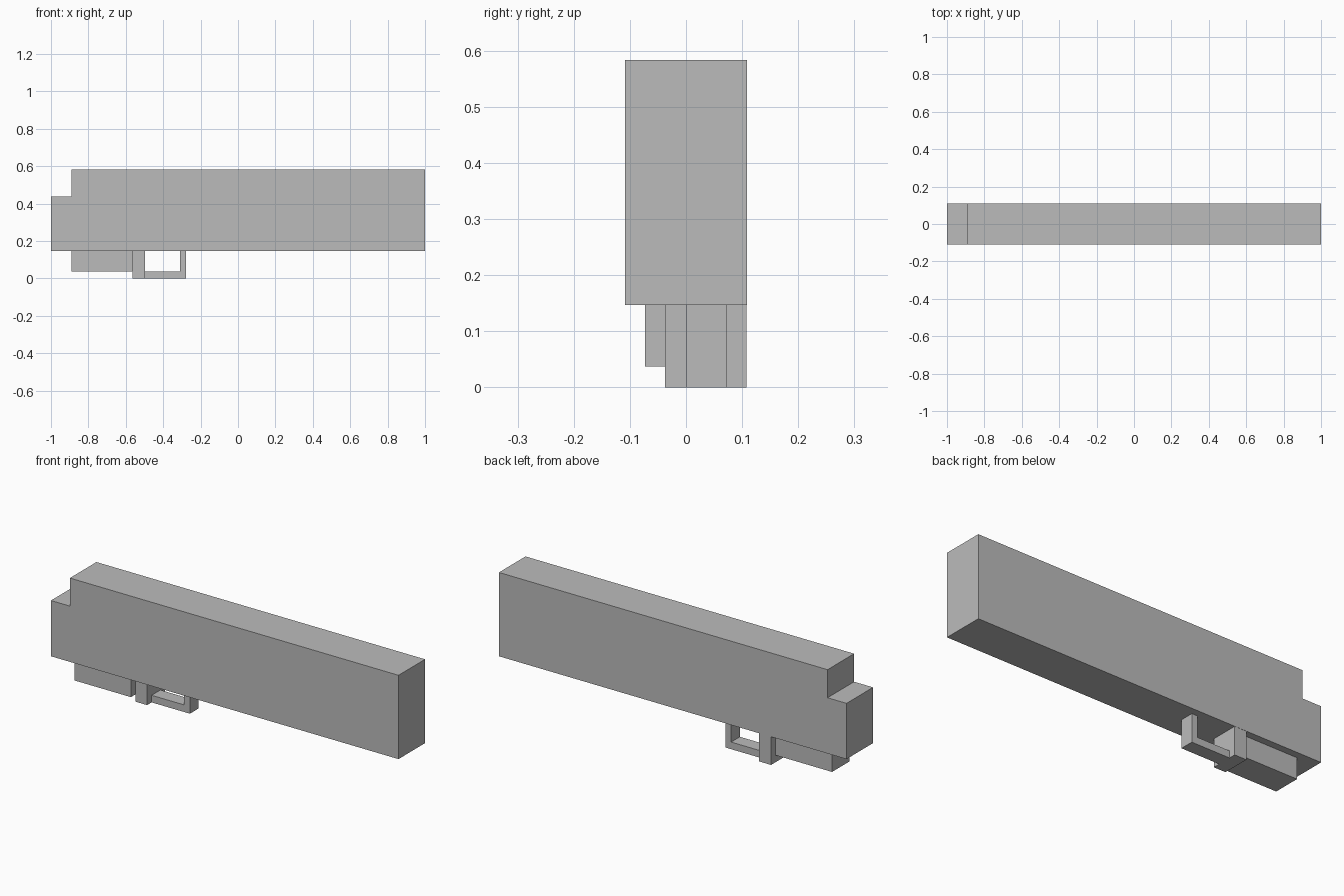
import bpy
import bmesh

cube = bpy.data.objects.get("Cube")
if cube:
    bpy.data.objects.remove(cube, do_unlink=True)

grey = bpy.data.materials.new("plain_grey")
grey.use_nodes = True
colour = (0.5, 0.5, 0.5, 1)
grey.diffuse_color = colour
grey.node_tree.nodes["Principled BSDF"].inputs["Base Color"].default_value = colour


def extrude_profile(name, profile, y_front, y_back):
    """Extrude an (x, z) outline, listed counter-clockwise from the front."""
    bm = bmesh.new()
    face = bm.faces.new([bm.verts.new((x, y_front, z)) for x, z in profile])
    result = bmesh.ops.extrude_face_region(bm, geom=[face], use_keep_orig=True)
    moved = [v for v in result["geom"] if isinstance(v, bmesh.types.BMVert)]
    bmesh.ops.translate(bm, verts=moved, vec=(0, y_back - y_front, 0))
    bmesh.ops.recalc_face_normals(bm, faces=bm.faces)
    mesh = bpy.data.meshes.new(name)
    bm.to_mesh(mesh)
    bm.free()
    mesh.materials.append(grey)
    obj = bpy.data.objects.new(name, mesh)
    bpy.context.collection.objects.link(obj)
    return obj


def rectangle(x0, x1, z0, z1):
    return [(x0, z0), (x1, z0), (x1, z1), (x0, z1)]


base = 0.147      # underside of the main body
ledge = 0.037     # top of the guard bar and underside of the lower block

# Long body with a stepped end
extrude_profile("body", [(-1, base), (1, base), (1, 0.583), (-0.891, 0.583),
                         (-0.891, 0.437), (-1, 0.437)], -0.109, 0.109)

# Block hanging under the stepped end
extrude_profile("lower_block", rectangle(-0.891, -0.565, ledge, base), -0.073, 0.072)

# Upright post, reaching to the back of the body
extrude_profile("post", rectangle(-0.565, -0.497, 0, base), -0.037, 0.108)

# L-shaped guard loop beside the post
extrude_profile("guard", [(-0.497, 0), (-0.277, 0), (-0.277, base), (-0.31, base),
                          (-0.31, ledge), (-0.497, ledge)], 0, 0.072)
